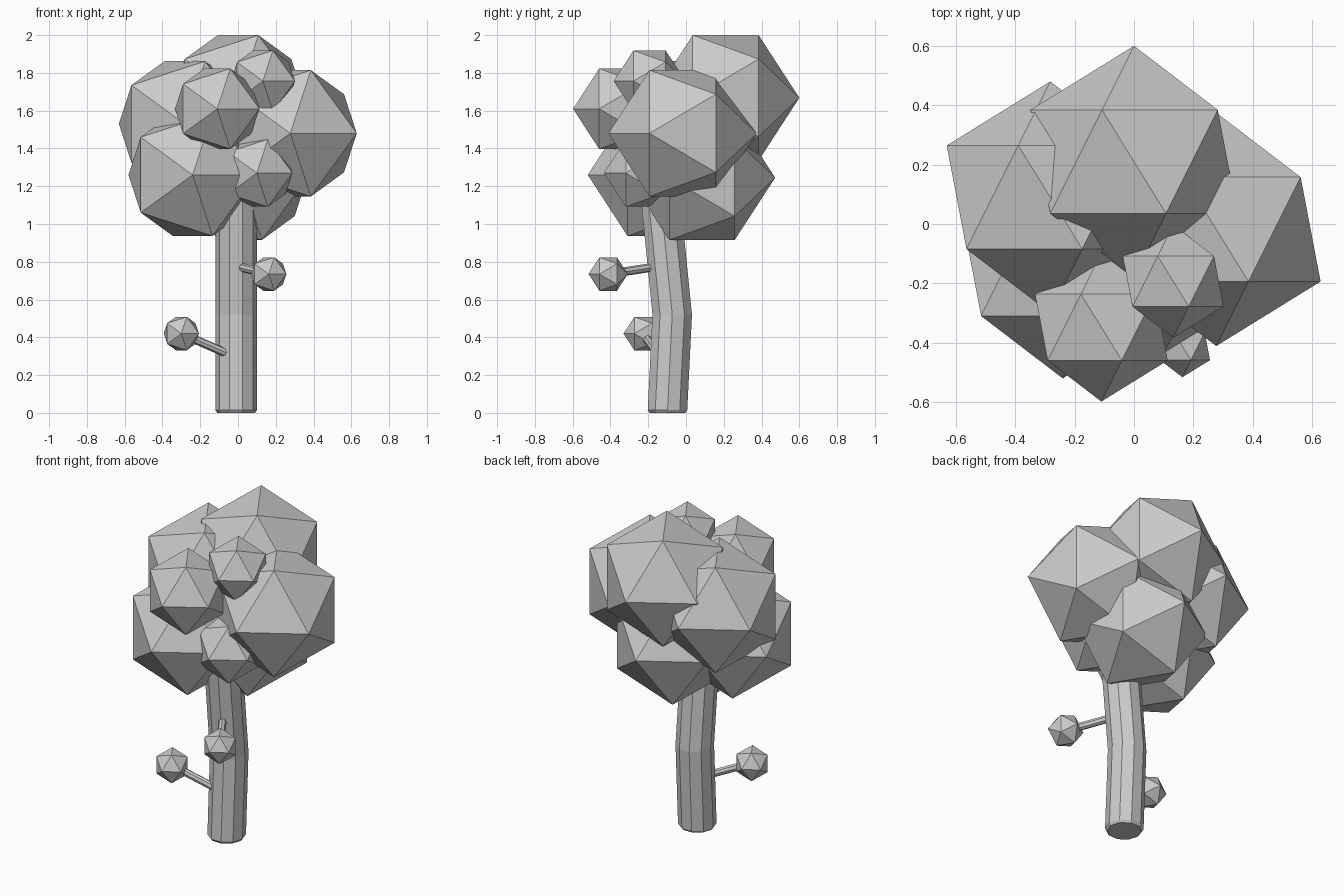
import bpy, bmesh, math
from mathutils import Vector

if "Cube" in bpy.data.objects:
    bpy.data.objects.remove(bpy.data.objects["Cube"])


def foliage(name, centre, radius):
    bpy.ops.mesh.primitive_ico_sphere_add(subdivisions=1, radius=radius, location=centre,
                                          rotation=(math.pi / 2, 0, 0))
    bpy.context.object.name = name


def twig(name, start, end, radius=0.023):
    a, b = Vector(start), Vector(end)
    bpy.ops.mesh.primitive_cylinder_add(vertices=8, radius=radius, depth=(b - a).length,
                                        location=(a + b) / 2)
    ob = bpy.context.object
    ob.name = name
    ob.rotation_euler = (b - a).to_track_quat('Z', 'Y').to_euler()


def lofted(name, rings, sides):
    bm = bmesh.new()
    loops = []
    for x, y, z, r in rings:
        loops.append([bm.verts.new((x + r * math.cos(2 * math.pi * i / sides),
                                    y + r * math.sin(2 * math.pi * i / sides), z))
                      for i in range(sides)])
    for lo, hi in zip(loops, loops[1:]):
        for i in range(sides):
            j = (i + 1) % sides
            bm.faces.new((lo[i], lo[j], hi[j], hi[i]))
    bm.faces.new(loops[0][::-1])
    bm.faces.new(loops[-1])
    mesh = bpy.data.meshes.new(name)
    bm.to_mesh(mesh)
    bm.free()
    bpy.context.collection.objects.link(bpy.data.objects.new(name, mesh))


# Bent ten-sided trunk with a small bottom chamfer
lofted("trunk", [(-0.01, -0.098, 0, 0.1), (-0.01, -0.098, 0.014, 0.11),
                 (-0.01, -0.073, 0.52, 0.11), (-0.01, -0.146, 1.25, 0.11)], 10)

# Crown of faceted leaf clumps
crown = {
    "top": ((0, 0.21, 1.668), 0.39),
    "right": ((0.277, -0.018, 1.48), 0.393),
    "left": ((-0.282, 0.09, 1.53), 0.39),
    "lower_left": ((-0.24, -0.14, 1.26), 0.38),
    "lower_back": ((0.02, 0.085, 1.245), 0.387),
    "front": ((-0.11, -0.348, 1.61), 0.25),
    "front_upper": ((0.132, -0.193, 1.757), 0.19),
    "front_lower": ((0.10, -0.225, 1.27), 0.21),
}
for part, (centre, radius) in crown.items():
    foliage("leaves_" + part, centre, radius)

# Side twigs, each ending in a small leaf ball
for side, start, end in (("right", (0.0, -0.15, 0.775), (0.163, -0.412, 0.735)),
                         ("left", (-0.06, -0.15, 0.315), (-0.30, -0.227, 0.42))):
    twig("twig_" + side, start, end)
    foliage("twig_leaves_" + side, end, 0.104)
